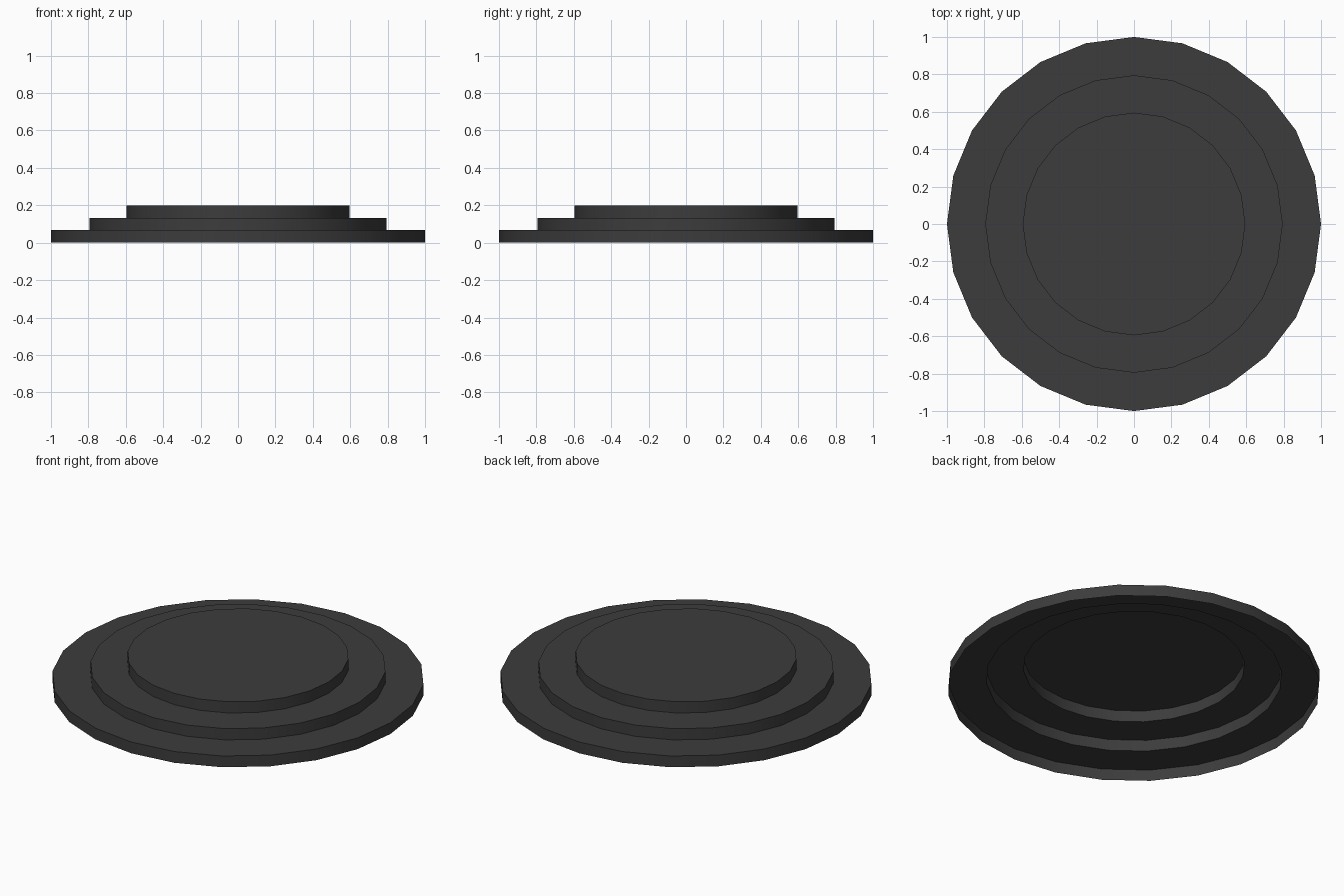
import bpy, bmesh, math

if "Cube" in bpy.data.objects:
    bpy.data.objects.remove(bpy.data.objects["Cube"])

SIDES = 24
STEP = 0.2 / 3

mat = bpy.data.materials.new("dark_grey")
mat.diffuse_color = (0.045, 0.045, 0.045, 1)
mat.use_nodes = True
mat.node_tree.nodes["Principled BSDF"].inputs["Base Color"].default_value = mat.diffuse_color


def ring(bm, r, z):
    return [bm.verts.new((r * math.cos(2 * math.pi * i / SIDES),
                          r * math.sin(2 * math.pi * i / SIDES), z))
            for i in range(SIDES)]


# Stepped round platform: an open-bottomed thin shell
bm = bmesh.new()
rings = []
for i, r in enumerate((1.0, 0.795, 0.595)):
    rings += [ring(bm, r, i * STEP), ring(bm, r, (i + 1) * STEP)]

# Walls and treads between consecutive rings
for a, b in zip(rings, rings[1:]):
    for i in range(SIDES):
        j = (i + 1) % SIDES
        bm.faces.new((a[i], a[j], b[j], b[i]))

# Top disc
bm.faces.new(rings[-1])

mesh = bpy.data.meshes.new("stepped_platform")
bm.to_mesh(mesh)
bm.free()
mesh.materials.append(mat)
platform = bpy.data.objects.new("stepped_platform", mesh)
bpy.context.collection.objects.link(platform)

# Smooth round walls, sharp step edges
bpy.context.view_layer.objects.active = platform
platform.select_set(True)
bpy.ops.object.shade_smooth_by_angle(angle=math.radians(30))
